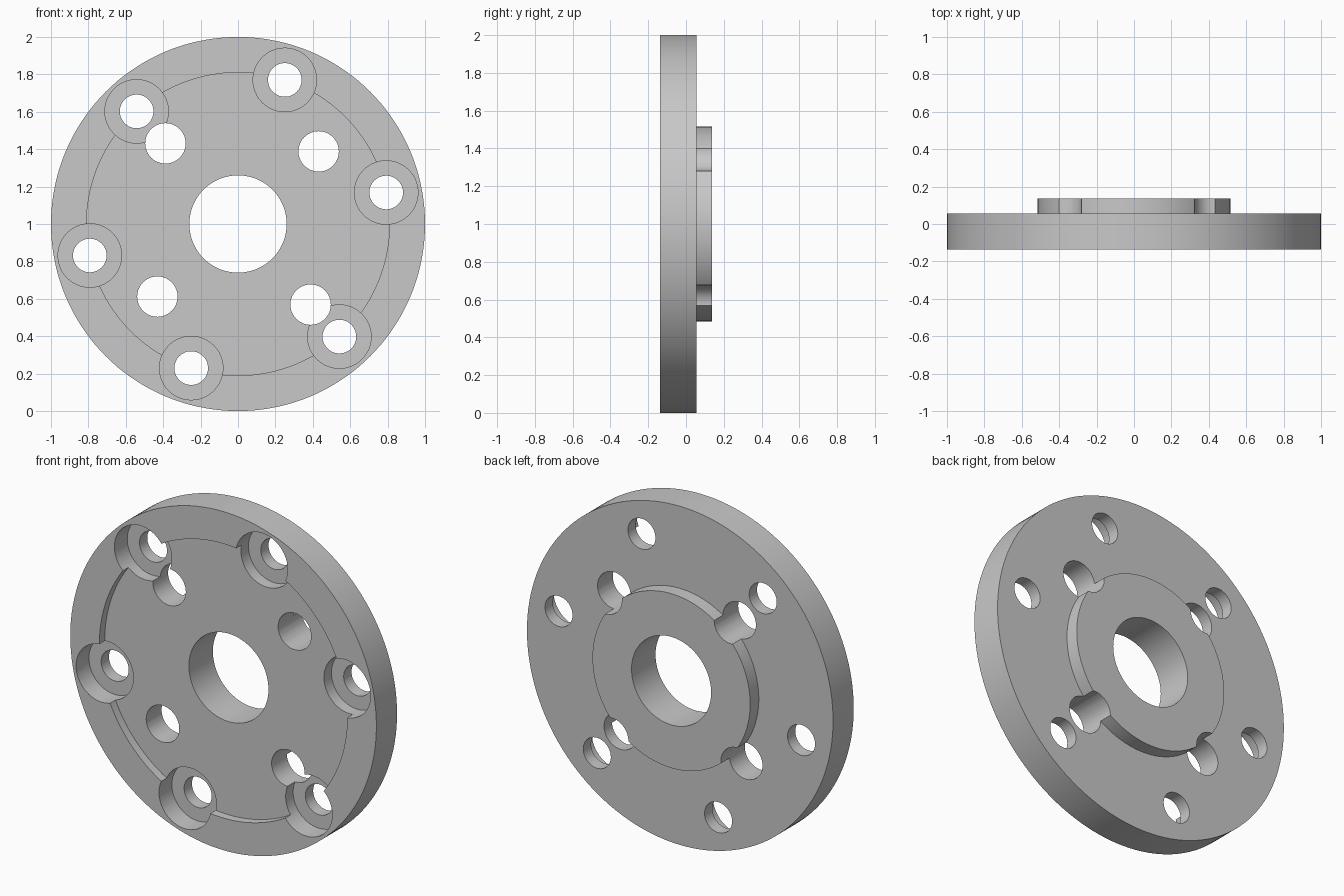
import bpy, bmesh
from math import radians, cos, sin, pi
from mathutils import Matrix, Vector

cube = bpy.data.objects.get("Cube")
if cube:
    bpy.data.objects.remove(cube, do_unlink=True)

FRONT, BACK, BOSS = -0.137, 0.056, 0.137      # y of the main planes
RECESS, SEAT = FRONT + 0.05, FRONT + 0.12     # front pocket and screw seat floors
CENTRE = Vector((0, 0, 1))

metal = bpy.data.materials.new("plain grey metal")
metal.use_nodes = True
grey = (0.58, 0.58, 0.58, 1)
metal.diffuse_color = grey
metal.node_tree.nodes["Principled BSDF"].inputs["Base Color"].default_value = grey


def finish(bm, name):
    bmesh.ops.recalc_face_normals(bm, faces=bm.faces)
    mesh = bpy.data.meshes.new(name)
    bm.to_mesh(mesh)
    bm.free()
    mesh.materials.append(metal)
    obj = bpy.data.objects.new(name, mesh)
    bpy.context.collection.objects.link(obj)
    return obj


def lathe(name, profile, steps=144):
    """Revolve a closed (radius, y) outline about the disc's y axis."""
    bm = bmesh.new()
    verts = [bm.verts.new((r, y, CENTRE.z)) for r, y in profile]
    edges = [bm.edges.new((v, verts[i - 1])) for i, v in enumerate(verts)]
    bmesh.ops.spin(bm, geom=verts + edges, cent=CENTRE, axis=(0, 1, 0),
                   angle=2 * pi, steps=steps, use_merge=True)
    bmesh.ops.remove_doubles(bm, verts=bm.verts, dist=1e-5)
    return finish(bm, name)


def drill(body, name, count, start, ring, radius, y0, y1):
    """Cut a ring of round holes between two y planes."""
    bm = bmesh.new()
    for i in range(count):
        a = radians(start + 360 * i / count)
        place = Matrix.Translation((ring * cos(a), (y0 + y1) / 2, CENTRE.z + ring * sin(a)))
        bmesh.ops.create_cone(bm, cap_ends=True, segments=48, radius1=radius,
                              radius2=radius, depth=y1 - y0,
                              matrix=place @ Matrix.Rotation(pi / 2, 4, 'X'))
    cutter = finish(bm, name)
    cutter.hide_render = True
    mod = body.modifiers.new(name, 'BOOLEAN')
    mod.operation, mod.solver, mod.object = 'DIFFERENCE', 'EXACT', cutter
    bpy.context.view_layer.objects.active = body
    bpy.ops.object.modifier_apply(modifier=mod.name)
    bpy.data.objects.remove(cutter, do_unlink=True)


# Disc with central bore, shallow front pocket and raised rear boss
disc = lathe("flange_disc", [
    (0.26, RECESS), (0.81, RECESS), (0.81, FRONT), (1, FRONT),
    (1, BACK), (0.515, BACK), (0.515, BOSS), (0.26, BOSS)])

# Counterbored screw holes on the outer ring
drill(disc, "screw_seats", 6, 12, 0.81, 0.17, FRONT - 0.1, SEAT)
drill(disc, "screw_holes", 6, 12, 0.81, 0.09, FRONT - 0.1, BOSS + 0.1)
# Plain through holes that nick the rear boss
drill(disc, "pin_holes", 4, 42, 0.58, 0.108, FRONT - 0.1, BOSS + 0.1)

bpy.ops.object.select_all(action='DESELECT')
disc.select_set(True)
bpy.context.view_layer.objects.active = disc
bpy.ops.object.shade_smooth_by_angle(angle=radians(30))
